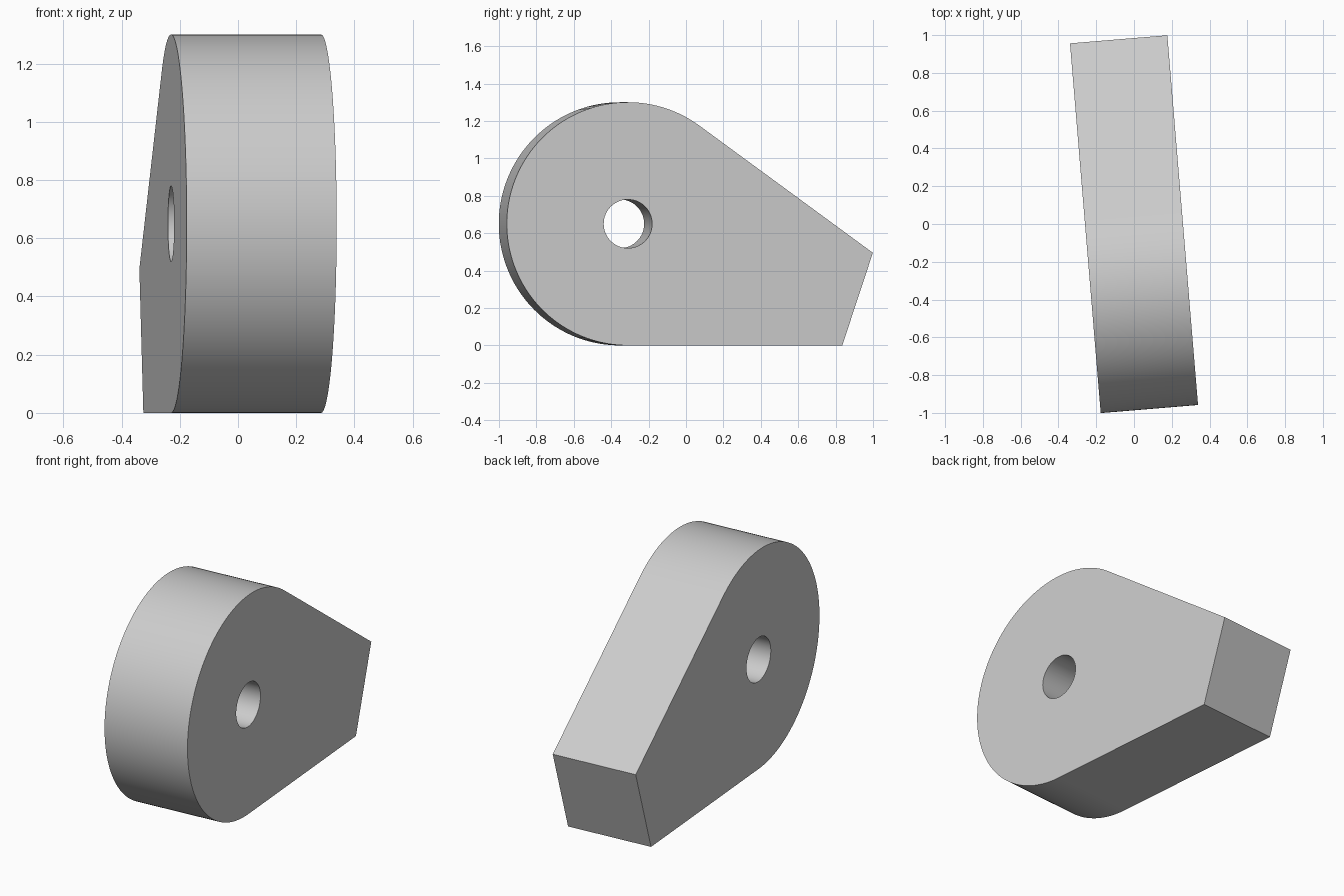
import bpy
import bmesh
import math
from mathutils import Matrix, Vector

cube = bpy.data.objects.get("Cube")
if cube:
    bpy.data.objects.remove(cube, do_unlink=True)

RADIUS, HOLE, THICK = 0.65, 0.13, 0.517
TURN = math.radians(4.75)
centre = Vector((-0.333, 0.65))
tip, heel = Vector((0.981, 0.495)), Vector((0.817, 0.0))

grey = bpy.data.materials.new("plain grey")
grey.use_nodes = True
colour = (0.6, 0.6, 0.6, 1)
grey.diffuse_color = colour
grey.node_tree.nodes["Principled BSDF"].inputs["Base Color"].default_value = colour


def arc(radius, start, end, steps):
    """Points on a circle round the pivot centre, in the side plane."""
    angles = [start + (end - start) * i / steps for i in range(steps + 1)]
    return [centre + radius * Vector((math.cos(a), math.sin(a))) for a in angles]


def prism(name, points, width):
    """Extrude a side profile across the width, then turn it about z."""
    bm = bmesh.new()
    face = bm.faces.new([bm.verts.new((-width / 2, p.x, p.y)) for p in points])
    moved = bmesh.ops.extrude_face_region(bm, geom=[face])["geom"]
    verts = [g for g in moved if isinstance(g, bmesh.types.BMVert)]
    bmesh.ops.translate(bm, verts=verts, vec=(width, 0, 0))
    bmesh.ops.recalc_face_normals(bm, faces=bm.faces)
    bm.transform(Matrix.Rotation(TURN, 4, "Z"))
    mesh = bpy.data.meshes.new(name)
    bm.to_mesh(mesh)
    bm.free()
    mesh.materials.append(grey)
    obj = bpy.data.objects.new(name, mesh)
    bpy.context.collection.objects.link(obj)
    return obj


# Rounded lever body: the sloping top edge is tangent to the round end
reach = tip - centre
tangent = math.atan2(reach.y, reach.x) + math.acos(RADIUS / reach.length)
outline = arc(RADIUS, tangent, 1.5 * math.pi, 96) + [heel, tip]
lever = prism("lever_body", outline, THICK)

# Pivot hole through the centre of the round end
cutter = prism("hole_cutter", arc(HOLE, 0, 2 * math.pi, 64)[:-1], 2 * THICK)
cutter.hide_render = True
cut = lever.modifiers.new("pivot_hole", "BOOLEAN")
cut.operation = "DIFFERENCE"
cut.solver = "EXACT"
cut.object = cutter

bpy.ops.object.select_all(action="DESELECT")
lever.select_set(True)
bpy.context.view_layer.objects.active = lever
bpy.ops.object.modifier_apply(modifier=cut.name)
bpy.data.objects.remove(cutter, do_unlink=True)
bpy.ops.object.shade_smooth_by_angle(angle=math.radians(25))
